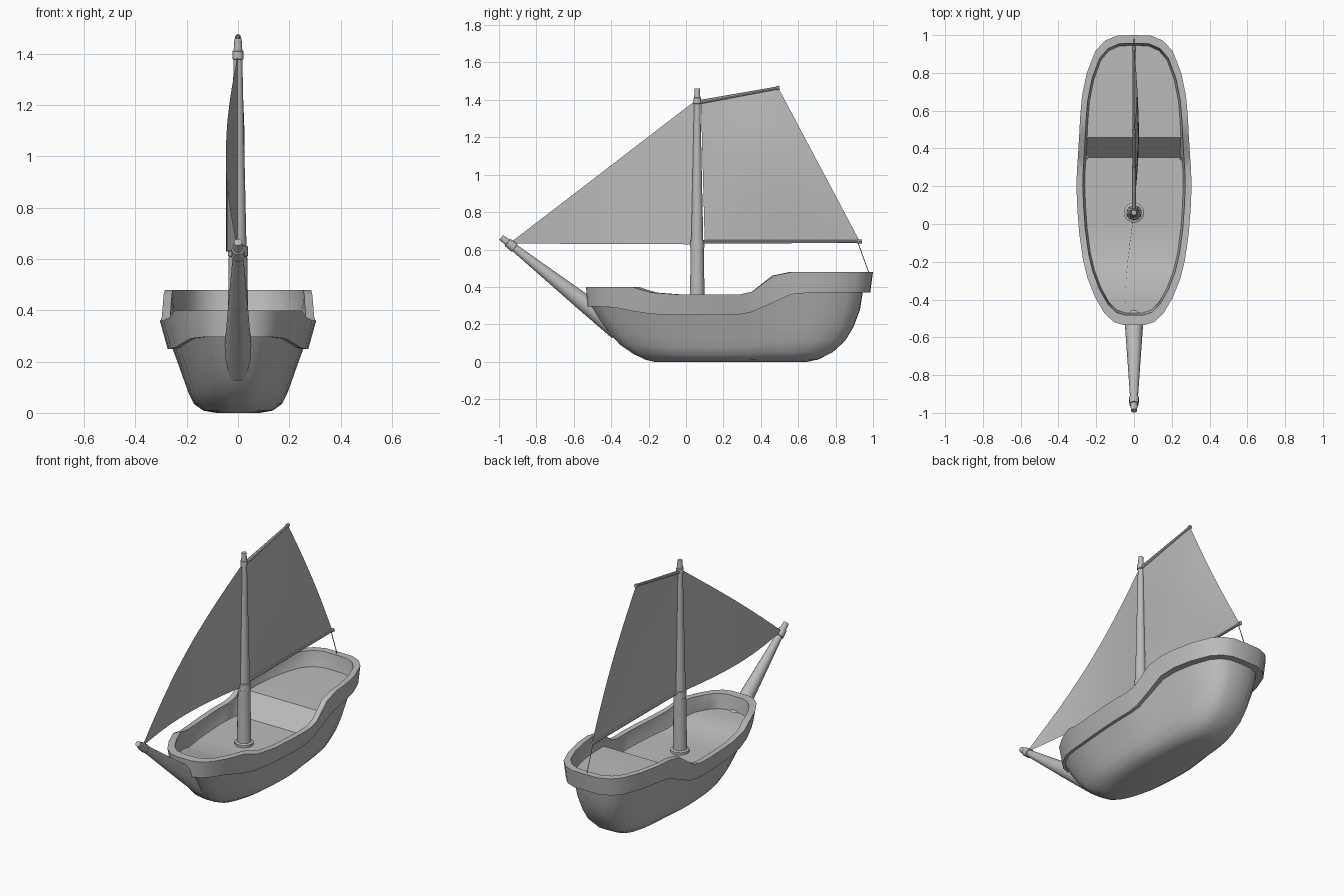
import bpy, bmesh, math
from mathutils import Vector

if "Cube" in bpy.data.objects:
    bpy.data.objects.remove(bpy.data.objects["Cube"])

grey = bpy.data.materials.new("plain_grey")
grey.diffuse_color = (0.5, 0.5, 0.5, 1)
grey.use_nodes = True
grey.node_tree.nodes["Principled BSDF"].inputs["Base Color"].default_value = grey.diffuse_color


def make(name, verts, faces, angle=35):
    me = bpy.data.meshes.new(name)
    me.from_pydata([tuple(v) for v in verts], [], faces)
    bm = bmesh.new()
    bm.from_mesh(me)
    bmesh.ops.remove_doubles(bm, verts=bm.verts, dist=0.0002)
    bm.to_mesh(me)
    bm.free()
    me.materials.append(grey)
    ob = bpy.data.objects.new(name, me)
    bpy.context.collection.objects.link(ob)
    bpy.ops.object.select_all(action='DESELECT')
    ob.select_set(True)
    bpy.context.view_layer.objects.active = ob
    bpy.ops.object.shade_smooth_by_angle(angle=math.radians(angle))
    return ob


def loft(name, rings, wrap=False, cap_start=False, cap_end=False, angle=35):
    n, m = len(rings[0]), len(rings)
    faces = []
    for k in range(m if wrap else m - 1):
        a, b = k * n, ((k + 1) % m) * n
        for i in range(n):
            j = (i + 1) % n
            faces.append((a + i, a + j, b + j, b + i))
    if cap_start:
        faces.append(tuple(reversed(range(n))))
    if cap_end:
        faces.append(tuple(range((m - 1) * n, m * n)))
    return make(name, [v for r in rings for v in r], faces, angle)


# Half outline of the rail, bow to stern: x, y, top z, bottom z
OUTLINE = [
    (0, -.535, .40, .295), (.055, -.535, .40, .295), (.105, -.52, .40, .295),
    (.155, -.475, .40, .295), (.205, -.39, .40, .29), (.245, -.29, .40, .27),
    (.27, -.19, .37, .255), (.29, -.05, .36, .25), (.30, .08, .36, .25),
    (.305, .20, .36, .25), (.302, .29, .36, .253), (.297, .355, .375, .265),
    (.29, .47, .46, .315), (.285, .57, .48, .36), (.275, .68, .48, .37),
    (.25, .80, .48, .37), (.205, .915, .48, .37), (.155, .97, .48, .37),
    (.09, .997, .48, .37), (0, 1.0, .48, .37)]


def fit_y(y, bow, stern):
    return bow + (y + .535) / 1.535 * (stern - bow)


def mix(x, pts):
    for (x0, v0), (x1, v1) in zip(pts, pts[1:]):
        if x <= x1:
            return v0 + (v1 - v0) * max(0, (x - x0) / (x1 - x0))
    return pts[-1][1]


def deck_z(y):
    return mix(y, [(-.30, .31), (-.16, .265), (.352, .265), (.46, .385)])


def ring(bow, stern, xscale, zfunc):
    half = []
    for x, y, top, bot in OUTLINE:
        yy = fit_y(y, bow, stern)
        half.append((x * xscale(y), yy, zfunc(yy, top, bot)))
    return half + [(-x, y, z) for x, y, z in reversed(half[1:-1])]


# Hull: height share, half width, bow y, stern y
LEVELS = [(0, .085, -.17, .65), (.035, .135, -.215, .71), (.14, .172, -.28, .785),
          (.30, .192, -.35, .85), (.50, .21, -.405, .895), (.75, .232, -.46, .93),
          (1.0, .255, -.505, .945)]
loft("hull", [ring(b, s, lambda y, w=w: w / .305, lambda yy, t, bo, f=f: f * bo)
              for f, w, b, s in LEVELS], cap_start=True, angle=50)

# Rail band around the hull
loft("rail", [
    ring(-.525, .985, lambda y: mix(y, [(.3, .90), (.6, .97)]), lambda yy, t, b: b),
    ring(-.535, 1.0, lambda y: 1, lambda yy, t, b: t),
    ring(-.482, .957, lambda y: .89, lambda yy, t, b: t),
    ring(-.47, .945, lambda y: .855, lambda yy, t, b: deck_z(yy)),
    ring(-.495, .94, lambda y: .82, lambda yy, t, b: b)], wrap=True, angle=30)

# Deck: strips across, with a step up to the aft deck
dv, df = [], []
for x, y, top, bot in OUTLINE:
    yy = fit_y(y, -.472, .947)
    dv += [(-x * .86, yy, deck_z(yy)), (x * .86, yy, deck_z(yy))]
for i in range(len(OUTLINE) - 1):
    a = 2 * i
    if i == 0:
        df.append((a, a + 3, a + 2))
    elif i == len(OUTLINE) - 2:
        df.append((a, a + 1, a + 3))
    else:
        df.append((a, a + 1, a + 3, a + 2))
make("deck", dv, df, 25)


def spar(name, start, end, profile, sides=14):
    """Round pole; profile is (share of length, radius)."""
    start, end = Vector(start), Vector(end)
    q = (end - start).to_track_quat('Z', 'Y')
    rings = []
    for t, r in profile:
        c = start.lerp(end, t)
        rings.append([c + q @ Vector((r * math.cos(2 * math.pi * i / sides),
                                      r * math.sin(2 * math.pi * i / sides), 0))
                      for i in range(sides)])
    return loft(name, rings, cap_start=True, cap_end=True)


# Mast with foot flange and two collars
mz = lambda z: (z - .25) / 1.21
spar("mast", (0, .06, .25), (0, .06, 1.46), [
    (0, .054), (mz(.28), .054), (mz(.285), .041), (mz(.61), .036), (mz(.612), .039),
    (mz(.65), .038), (mz(.652), .033), (mz(1.378), .017), (mz(1.38), .022),
    (mz(1.41), .021), (mz(1.412), .017), (1, .014)])

# Bowsprit with a collar near its tip
spar("bowsprit", (0, -.36, .17), (0, -.988, .665), [
    (0, .058), (.30, .047), (.885, .021), (.887, .026), (.945, .025),
    (.947, .019), (1, .016)])

# Boom, gaff and sheet rope
spar("boom", (0, .08, .642), (0, .94, .642),
     [(0, .009), (.97, .008), (.971, .011), (1, .011)], 8)
spar("gaff", (0, .07, 1.388), (0, .50, 1.466),
     [(0, .011), (.96, .008), (.961, .011), (1, .011)], 8)
spar("sheet_rope", (0, .92, .635), (0, .978, .475), [(0, .0025), (1, .0025)], 6)


def sail(name, p00, p10, p01, p11, bulge, n=12):
    """Cloth patch across four (y, z) corners, pushed sideways by bulge(u, v)."""
    c = [Vector(p) for p in (p00, p10, p01, p11)]
    verts, faces = [], []
    for j in range(n + 1):
        for i in range(n + 1):
            u, v = i / n, j / n
            p = c[0].lerp(c[1], u).lerp(c[2].lerp(c[3], u), v)
            verts.append((bulge(u, v), p.x, p.y))
    for j in range(n):
        for i in range(n):
            a = j * (n + 1) + i
            faces.append((a, a + 1, a + n + 2, a + n + 1))
    return make(name, verts, faces, 60)


# Sails
sail("main_sail", (.10, .636), (.93, .642), (.08, 1.385), (.495, 1.462),
     lambda u, v: .026 * math.sin(math.pi * v) * math.sin(math.pi * .8 * u))
sail("jib_sail", (-.945, .632), (.045, .628), (-.945, .632), (.055, 1.40),
     lambda u, v: -.047 * math.sin(math.pi * u))
